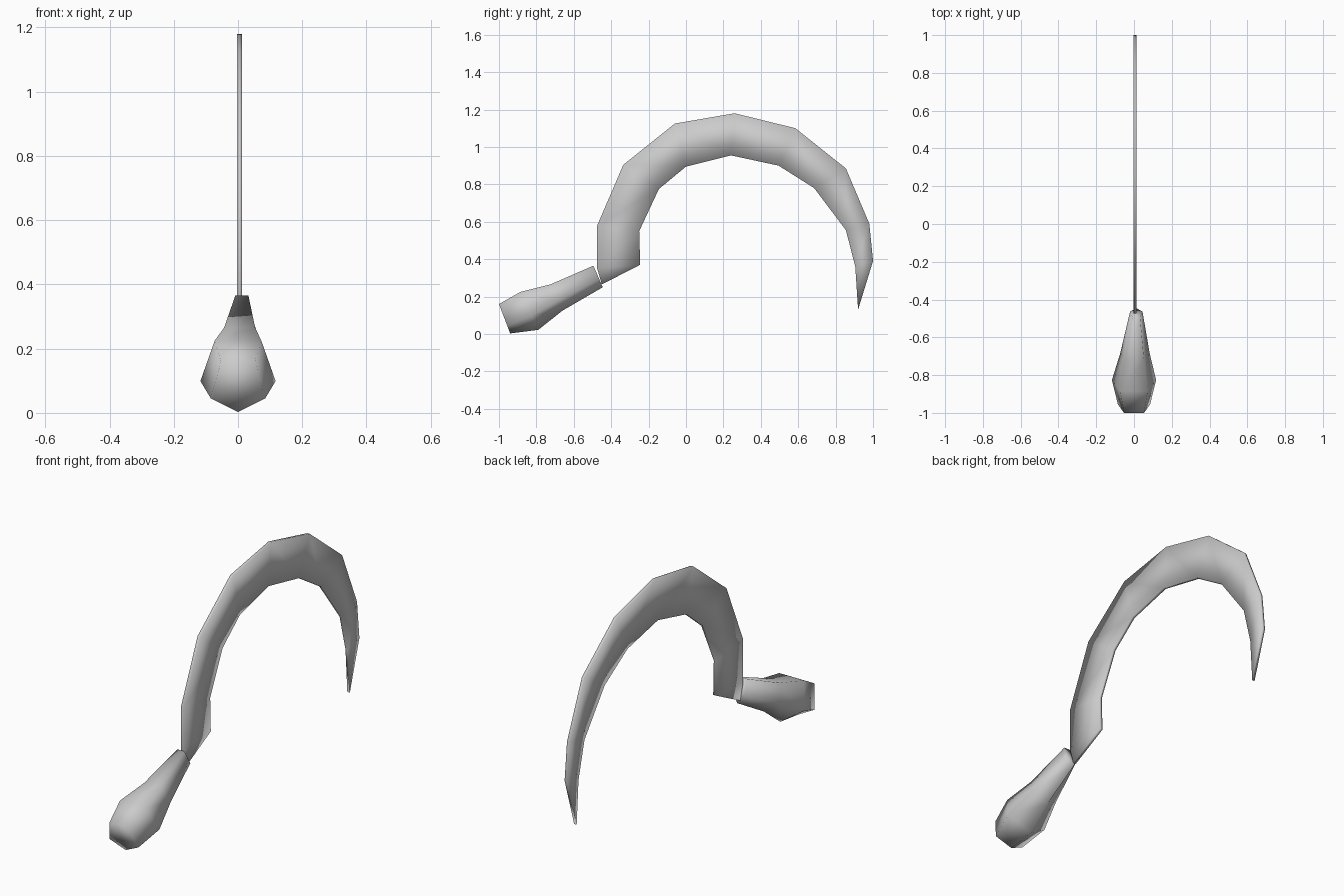
import bpy
import bmesh

cube = bpy.data.objects.get("Cube")
if cube:
    bpy.data.objects.remove(cube, do_unlink=True)

GREY = (0.6, 0.6, 0.6, 1)
grey = bpy.data.materials.new("plain grey")
grey.use_nodes = True
grey.diffuse_color = GREY
grey.node_tree.nodes["Principled BSDF"].inputs["Base Color"].default_value = GREY


def finish(name, bm):
    """Turn a bmesh into a smooth shaded object."""
    bmesh.ops.recalc_face_normals(bm, faces=bm.faces)
    for face in bm.faces:
        face.smooth = True
    mesh = bpy.data.meshes.new(name)
    bm.to_mesh(mesh)
    bm.free()
    mesh.materials.append(grey)
    obj = bpy.data.objects.new(name, mesh)
    bpy.context.collection.objects.link(obj)


# Curved blade: outer and inner edges as (y, z), matched point for point
outer = [(-.475, .35), (-.475, .58), (-.335, .905), (-.06, 1.125), (.26, 1.18),
         (.585, 1.1), (.855, .885), (.98, .59), (1, .39)]
inner = [(-.245, .37), (-.25, .55), (-.145, .775), (0, .895), (.24, .955),
         (.495, .9), (.685, .78), (.855, .555), (.905, .36)]
tang, tip = (-.45, .265), (.92, .13)

bm = bmesh.new()
sides = []
for x in (-.003, .012):
    out_v = [bm.verts.new((x, *p)) for p in outer]
    in_v = [bm.verts.new((x, *p)) for p in inner]
    tang_v, tip_v = bm.verts.new((x, *tang)), bm.verts.new((x, *tip))
    bm.faces.new((tang_v, in_v[0], out_v[0]))
    for i in range(len(outer) - 1):
        bm.faces.new((out_v[i], in_v[i], in_v[i + 1], out_v[i + 1]))
    bm.faces.new((out_v[-1], in_v[-1], tip_v))
    sides.append([tang_v] + out_v + [tip_v] + in_v[::-1])
a, b = sides
for i in range(len(a)):
    bm.faces.new((a[i - 1], a[i], b[i], b[i - 1]))
finish("blade", bm)

# Five-sided handle: bottom point, top edge, centre x, half width, height of side corners
rings = [((-.445, .25), (-.495, .365), .012, .033, .38),
         ((-.66, .125), (-.725, .265), .005, .078, .38),
         ((-.79, .022), (-.885, .225), 0, .117, .38),
         ((-.94, .003), (-1, .16), 0, .085, .27)]

bm = bmesh.new()
loops = []
for low, high, cx, half, side in rings:
    loop = []
    for across, up in ((0, 0), (1, side), (.62, 1), (-.62, 1), (-1, side)):
        y, z = (l + (h - l) * up for l, h in zip(low, high))
        loop.append(bm.verts.new((cx + half * across, y, z)))
    loops.append(loop)
for a, b in zip(loops, loops[1:]):
    for i in range(5):
        bm.faces.new((a[i - 1], a[i], b[i], b[i - 1]))
bm.faces.new(loops[0])
bm.faces.new(loops[-1])
finish("handle", bm)
